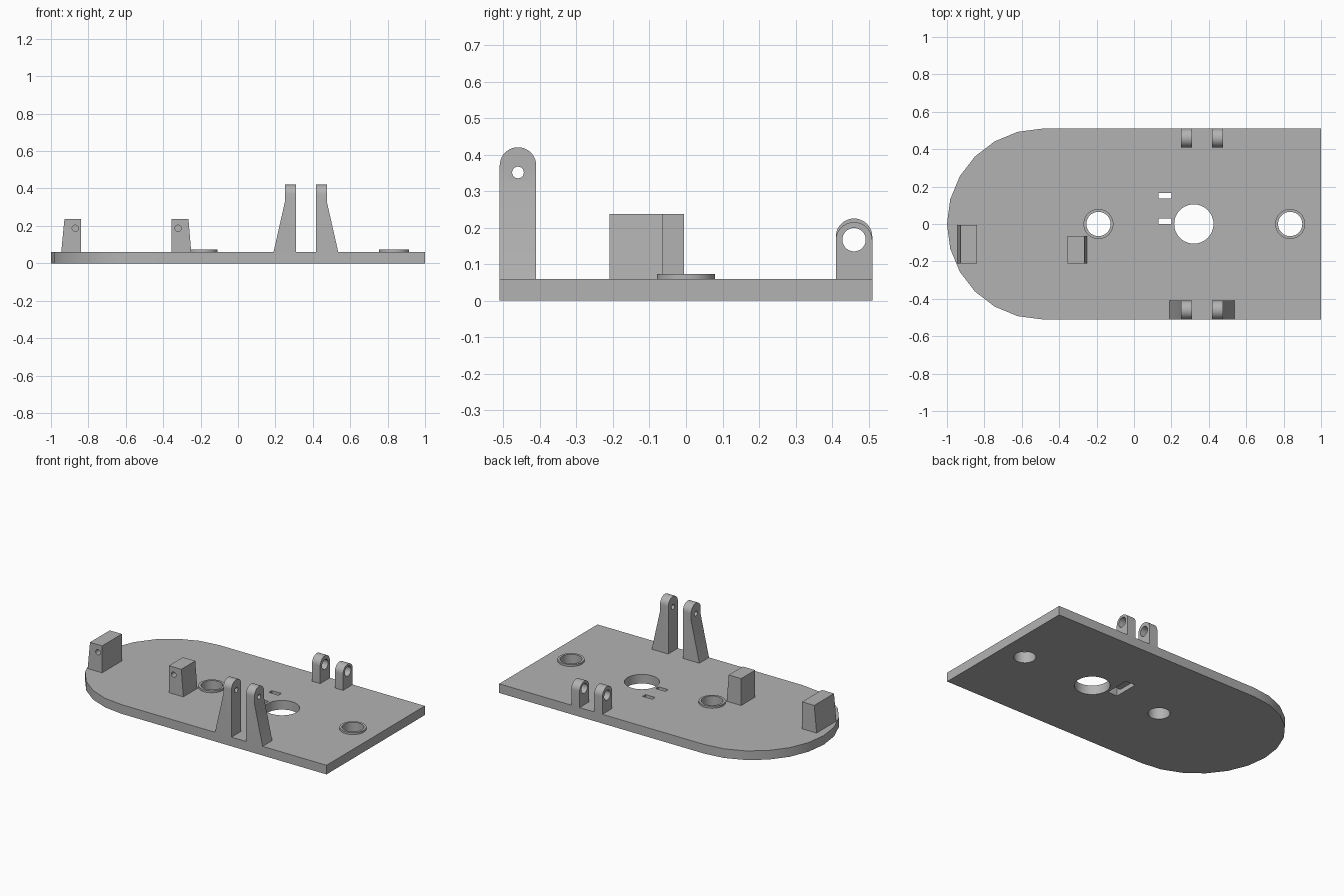
import bpy, bmesh
from math import pi, sin, cos, radians
from mathutils import Vector

default = bpy.data.objects.get("Cube")
if default:
    bpy.data.objects.remove(default, do_unlink=True)

grey = bpy.data.materials.new("mid grey")
grey.use_nodes = True
grey.diffuse_color = (0.45, 0.45, 0.45, 1)
grey.node_tree.nodes["Principled BSDF"].inputs["Base Color"].default_value = grey.diffuse_color

BASE = 0.06       # plate thickness
HALF = 0.51       # plate half width


def prism(name, outline, axis, lo, hi):
    """Extrude a 2D outline along an axis; the outline uses the other two axes in order."""
    def place(p, d):
        c = list(p)
        c.insert("xyz".index(axis), d)
        return Vector(c)
    bm = bmesh.new()
    face = bm.faces.new([bm.verts.new(place(p, lo)) for p in outline])
    top = bmesh.ops.extrude_face_region(bm, geom=[face])["geom"]
    shift = place((0, 0), hi - lo)
    bmesh.ops.translate(bm, vec=shift, verts=[v for v in top if isinstance(v, bmesh.types.BMVert)])
    bmesh.ops.recalc_face_normals(bm, faces=bm.faces)
    mesh = bpy.data.meshes.new(name)
    bm.to_mesh(mesh)
    bm.free()
    mesh.materials.append(grey)
    obj = bpy.data.objects.new(name, mesh)
    bpy.context.collection.objects.link(obj)
    return obj


def arc(u, v, r, start, end, steps):
    angles = [radians(start + (end - start) * i / steps) for i in range(steps + 1)]
    return [(u + r * cos(a), v + r * sin(a)) for a in angles]


def circle(u, v, r, n=40):
    return arc(u, v, r, 0, 360, n)[:-1]


def rect(u0, v0, u1, v1):
    return [(u0, v0), (u1, v0), (u1, v1), (u0, v1)]


def combine(obj, tool, operation="DIFFERENCE"):
    """Apply a boolean and drop the tool object."""
    tool.hide_render = True
    mod = obj.modifiers.new("cut", "BOOLEAN")
    mod.operation, mod.solver, mod.object = operation, "EXACT", tool
    bpy.ops.object.select_all(action="DESELECT")
    bpy.context.view_layer.objects.active = obj
    obj.select_set(True)
    bpy.ops.object.modifier_apply(modifier=mod.name)
    bpy.data.objects.remove(tool, do_unlink=True)


def smooth(obj):
    bpy.ops.object.select_all(action="DESELECT")
    bpy.context.view_layer.objects.active = obj
    obj.select_set(True)
    bpy.ops.object.shade_smooth_by_angle(angle=radians(30))


# Base plate with one round end
plate = prism("base_plate", [(1, -HALF), (1, HALF)] + arc(HALF - 1, 0, HALF, 90, 270, 12), "z", 0, BASE)
for x, r in ((0.32, 0.105), (-0.19, 0.065), (0.835, 0.065)):
    combine(plate, prism("hole_cutter", circle(x, 0, r), "z", -0.1, 0.2))

# Tie slots joined by a channel underneath
for y in (0.0, 0.135):
    combine(plate, prism("slot_cutter", rect(0.13, y, 0.2, y + 0.03), "z", -0.1, 0.2))
combine(plate, prism("channel_cutter", rect(0.13, 0.0, 0.2, 0.165), "z", -0.1, 0.03))
smooth(plate)

# Raised rims around the two small holes
for side, x in (("right", -0.19), ("left", 0.835)):
    rim = prism(side + "_hole_rim", circle(x, 0, 0.08), "z", BASE, 0.073)
    combine(rim, prism("rim_cutter", circle(x, 0, 0.065), "z", 0, 0.2))
    smooth(rim)

# Blocks with one sloping side and a blind screw hole in front
blocks = (
    ("outer_block", [(-0.945, BASE), (-0.84, BASE), (-0.84, 0.237), (-0.928, 0.237)], -0.005, -0.87),
    ("inner_block", [(-0.355, BASE), (-0.25, BASE), (-0.265, 0.237), (-0.355, 0.237)], -0.065, -0.32),
)
for name, outline, back, hole_x in blocks:
    block = prism(name, outline, "y", -0.21, back)
    combine(block, prism("screw_cutter", circle(hole_x, 0.187, 0.017, 24), "y", -0.3, -0.11))
    smooth(block)


def tab(y, top, radius=0.05):
    """Outline of an upright tab with a round top."""
    return [(y - radius, BASE), (y + radius, BASE)] + arc(y, top - radius, radius, 0, 180, 20)


# Tall front lugs, flared outward at the foot, mirrored about their midline
MID = 0.363
for name, s in (("front_right_lug", -1), ("front_left_lug", 1)):
    flare = [(MID + s * d, z) for d, z in
             ((0.053, BASE), (0.173, BASE), (0.113, 0.325), (0.113, 0.5), (0.053, 0.5))]
    lug = prism(name, flare, "y", -0.6, -0.3)
    combine(lug, prism("tab_shape", tab(-0.46, 0.42), "x", 0, 0.8), "INTERSECT")
    combine(lug, prism("pin_cutter", circle(-0.46, 0.351, 0.016, 24), "x", 0, 0.8))
    smooth(lug)

# Short back lugs with wide pin holes
for name, x, top in (("back_right_lug", 0.25, 0.225), ("back_left_lug", 0.416, 0.215)):
    lug = prism(name, tab(0.46, top), "x", x, x + 0.06)
    combine(lug, prism("pin_cutter", circle(0.46, 0.167, 0.032, 32), "x", 0, 0.8))
    smooth(lug)
